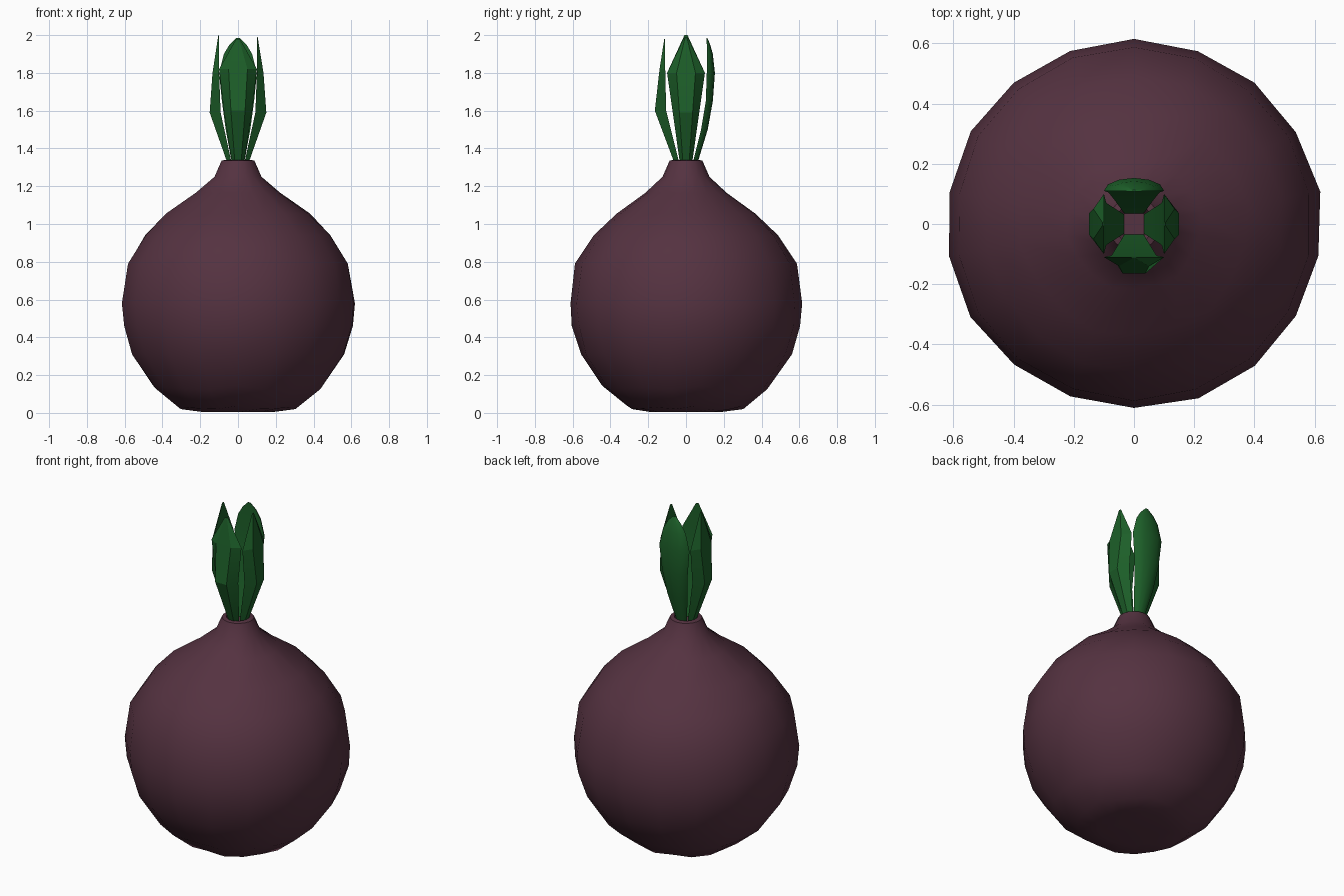
import bpy, bmesh, math, random
from mathutils import Matrix, Vector

if "Cube" in bpy.data.objects:
    bpy.data.objects.remove(bpy.data.objects["Cube"])

random.seed(4)


def material(name, color):
    m = bpy.data.materials.new(name)
    m.diffuse_color = (*color, 1)
    m.use_nodes = True
    m.node_tree.nodes["Principled BSDF"].inputs["Base Color"].default_value = m.diffuse_color
    return m


skin = material("purple_skin", (0.09, 0.032, 0.052))
green = material("leaf_green", (0.012, 0.115, 0.022))


def finish(bm, name, mat, angle):
    bmesh.ops.recalc_face_normals(bm, faces=bm.faces)
    mesh = bpy.data.meshes.new(name)
    bm.to_mesh(mesh)
    bm.free()
    mesh.materials.append(mat)
    ob = bpy.data.objects.new(name, mesh)
    bpy.context.collection.objects.link(ob)
    bpy.ops.object.select_all(action='DESELECT')
    ob.select_set(True)
    bpy.context.view_layer.objects.active = ob
    bpy.ops.object.shade_smooth_by_angle(angle=math.radians(angle))
    return ob


def loft(bm, rings):
    rows = [[bm.verts.new(p) for p in ring] for ring in rings]
    n = len(rows[0])
    for a, b in zip(rows, rows[1:]):
        for i in range(n):
            j = (i + 1) % n
            bm.faces.new((a[i], a[j], b[j], b[i]))
    bm.faces.new(rows[0])
    bm.faces.new(rows[-1])


# Bulb: lathed profile with shallow pleats near the base and the neck
SEG = 18
profile = [(0.19, 0.005), (0.31, 0.02), (0.44, 0.125), (0.56, 0.31), (0.605, 0.46),
           (0.615, 0.58), (0.585, 0.79), (0.49, 0.94), (0.375, 1.055), (0.22, 1.165),
           (0.125, 1.25), (0.088, 1.335), (0.065, 1.34), (0.05, 1.315)]
rings = []
for k, (r, z) in enumerate(profile):
    ring = []
    for i in range(SEG):
        a = 2 * math.pi * (i + 0.5) / SEG
        rr, zz = r, z
        if k in (8, 9):
            rr *= 1 + 0.025 * math.sin(6 * a + 0.6)
        elif k in (1, 2):
            zz += 0.018 * max(0, math.sin(7 * a))
            rr *= 1 + 0.015 * math.sin(7 * a)
        if 2 <= k <= 7:
            rr *= 1.006 + random.uniform(-0.008, 0.008)
        ring.append((rr * math.cos(a) * 1.008, rr * math.sin(a) * 0.992, zz))
    rings.append(ring)
bm = bmesh.new()
loft(bm, rings)
finish(bm, "bulb", skin, 40)


# Leaves: each row is (height, inner radius, outer radius, half width)
def leaf(name, rows, sides, turn, angle):
    rings = []
    for z, inner, outer, w in rows:
        ring = [(-w, -inner, z)]
        for s in range(1, sides):
            t = math.pi * s / sides
            c, h = math.cos(t), math.sin(t) / math.sin(math.pi * (sides // 2) / sides)
            ring.append((-w * c, -inner - (outer - inner) * h, z))
        ring.append((w, -inner, z))
        rings.append(ring)
    bm = bmesh.new()
    loft(bm, rings)
    bm.transform(Matrix.Rotation(math.radians(turn), 4, 'Z'))
    finish(bm, name, green, angle)


faceted = [(1.32, 0.033, 0.055, 0.032), (1.59, 0.092, 0.15, 0.07),
           (1.8, 0.1, 0.135, 0.1), (1.99, 0.1, 0.104, 0.008)]
front = [(1.32, 0.035, 0.06, 0.032), (1.6, 0.105, 0.165, 0.075),
         (1.82, 0.11, 0.14, 0.1), (1.98, 0.11, 0.115, 0.01)]
back = [(1.32, 0.035, 0.06, 0.032), (1.5, 0.08, 0.115, 0.065), (1.65, 0.105, 0.142, 0.085),
        (1.8, 0.11, 0.153, 0.1), (1.9, 0.11, 0.142, 0.075), (1.95, 0.11, 0.128, 0.045),
        (1.985, 0.108, 0.113, 0.01)]
leaf("front_leaf", front, 3, 0, 20)
leaf("back_leaf", back, 6, 180, 50)
leaf("right_leaf", faceted, 3, 90, 20)
leaf("left_leaf", [(z + (0.01 if z > 1.9 else 0), a, b, w) for z, a, b, w in faceted], 3, 270, 20)
